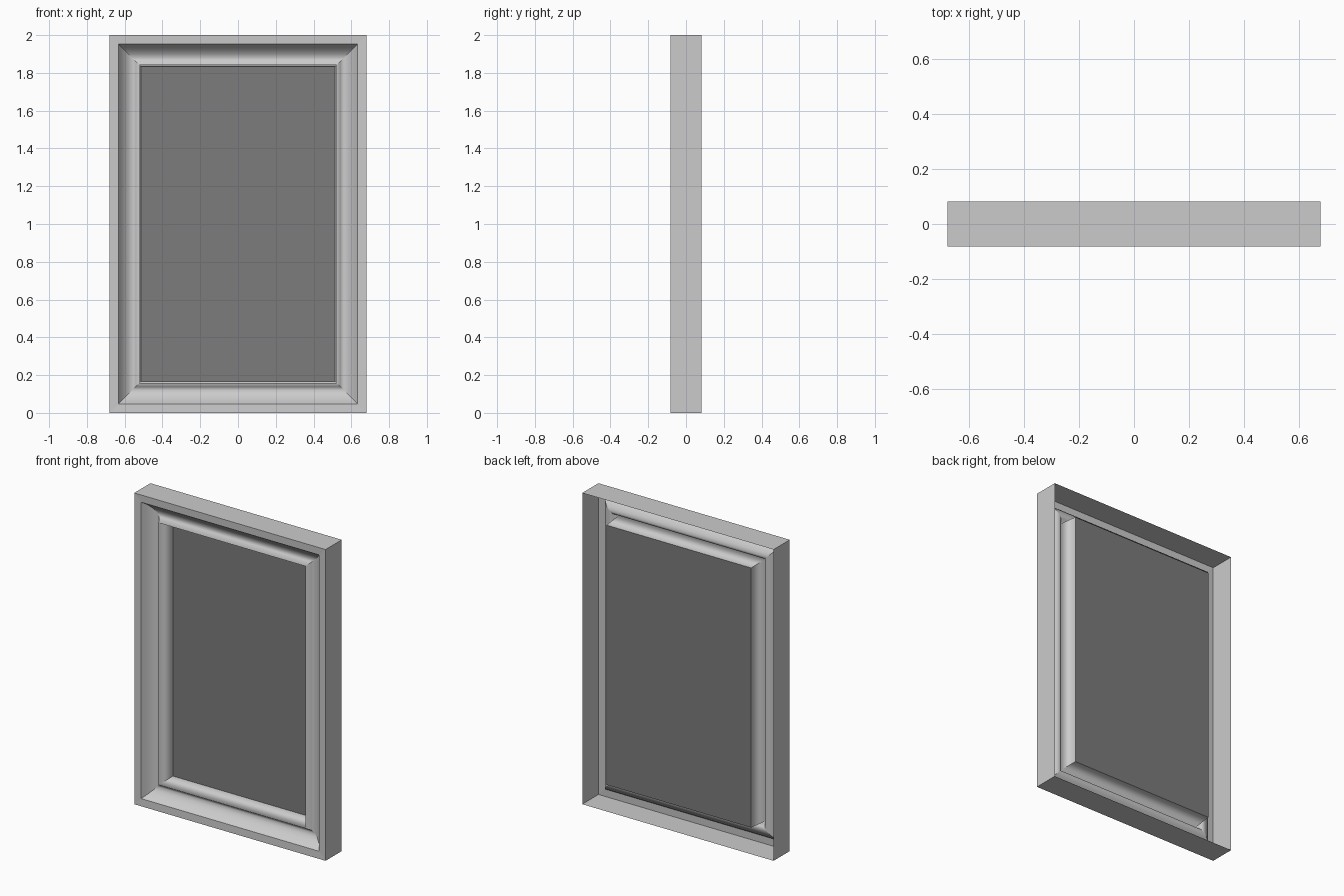
import bpy, bmesh

if "Cube" in bpy.data.objects:
    bpy.data.objects.remove(bpy.data.objects["Cube"])

HW, H = 0.68, 2.0   # outer half width, height


def ring(bm, inset, y):
    x, lo, hi = HW - inset, inset, H - inset
    return [bm.verts.new(p) for p in ((-x, y, lo), (x, y, lo), (x, y, hi), (-x, y, hi))]


def make_object(name, bm, grey):
    mesh = bpy.data.meshes.new(name)
    bm.to_mesh(mesh)
    bm.free()
    ob = bpy.data.objects.new(name, mesh)
    bpy.context.collection.objects.link(ob)
    mat = bpy.data.materials.new(name + "_grey")
    mat.diffuse_color = (grey, grey, grey, 1)
    mat.use_nodes = True
    mat.node_tree.nodes["Principled BSDF"].inputs["Base Color"].default_value = mat.diffuse_color
    mesh.materials.append(mat)
    return ob


# Mitred moulding, open at the back: (inset from outer edge, y)
profile = [(0, 0.082), (0, -0.082), (0.048, -0.08), (0.062, -0.058), (0.08, -0.038),
           (0.1, -0.024), (0.12, -0.018), (0.138, -0.027), (0.158, -0.06), (0.166, 0.073)]
SHARP_RINGS = (1, 2)
bm = bmesh.new()
rings = [ring(bm, t, y) for t, y in profile]
for a, b in zip(rings, rings[1:]):
    for i in range(4):
        j = (i + 1) % 4
        bm.faces.new((a[i], a[j], b[j], b[i])).smooth = True
# Mitres and outer arrises stay crisp, the moulding and lip shade softly
for e in bm.edges:
    k0, k1 = (next(k for k, r in enumerate(rings) if v in r) for v in e.verts)
    e.smooth = k0 == k1 and k0 not in SHARP_RINGS
make_object("frame_moulding", bm, 0.53)

# Flat panel closing the recess
bm = bmesh.new()
bm.faces.new(ring(bm, 0.166, 0.073))
make_object("panel", bm, 0.2)
